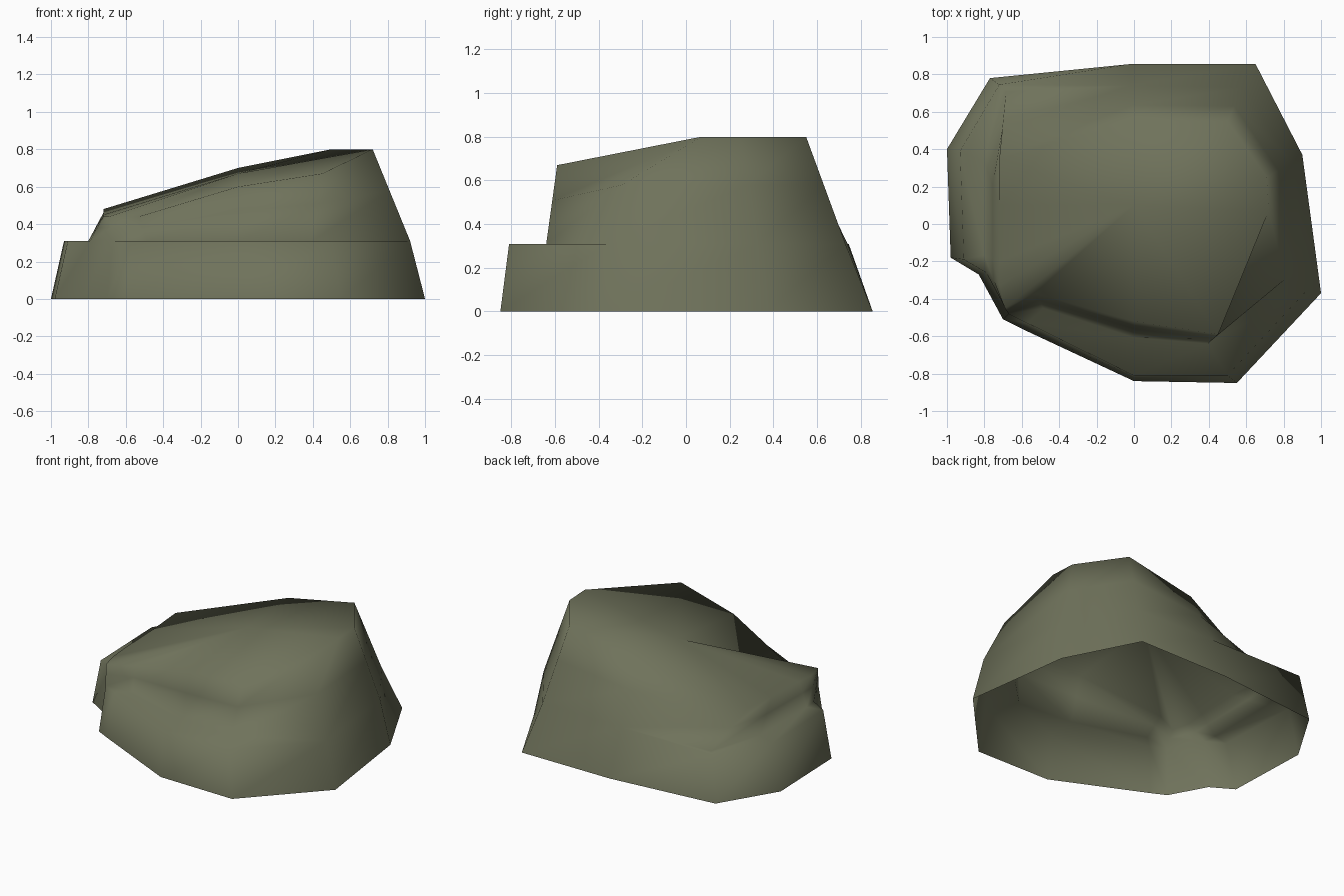
import bpy
import bmesh
from mathutils import Vector

# Remove the default cube if present
default_cube = bpy.data.objects.get("Cube")
if default_cube:
    bpy.data.objects.remove(default_cube, do_unlink=True)

# Ground outline of the boulder, counter-clockwise from the right side
outline = [(1, -.37), (.9, .37), (.65, .855), (-.02, .855), (-.77, .78), (-1, .4),
           (-.98, -.18), (-.83, -.27), (-.7, -.51), (-.6, -.56), (0, -.84), (.55, -.85)]

# Outer edge of the shelf above each outline corner
shelf = [(.92, -.36), (.85, .33), (.58, .73), (-.02, .74), (-.72, .745), (-.93, .39),
         (-.91, -.19), (-.79, -.26), (-.67, -.48), (-.57, -.53), (0, -.81), (.5, -.81)]
shelf_height = .31

# How far the upper block steps in from the shelf, per corner
step_in = [1, 1, 1, 1, .95, .86, .88, 1, 1, .85, .75, .79]

# Rim of the sloping crown, one point per corner
rim = [(.72, .07, .8), (.71, .25, .8), (.5, .55, .8), (0, .55, .7),
       (-.72, .35, .48), (-.72, .1, .46), (-.72, -.2, .45), (-.72, -.33, .44),
       (-.69, -.45, .44), (-.53, -.37, .44), (0, -.52, .6), (.45, -.59, .67)]
crown_peak = (0, .1, .67)


def make_material(name, colour):
    material = bpy.data.materials.new(name)
    material.use_nodes = True
    material.diffuse_color = colour
    shader = material.node_tree.nodes["Principled BSDF"]
    shader.inputs["Base Color"].default_value = colour
    shader.inputs["Roughness"].default_value = .9
    return material


def add_ring(bm, points):
    return [bm.verts.new(point) for point in points]


def bridge(bm, lower, upper):
    """Join two rings with the same number of corners by a band of faces."""
    count = len(lower)
    for i in range(count):
        j = (i + 1) % count
        bm.faces.new((lower[i], lower[j], upper[j], upper[i]))


def build_boulder():
    bm = bmesh.new()
    block = [Vector((x * s, y * s, shelf_height)) for (x, y), s in zip(shelf, step_in)]

    # Middle of the upper wall, with the right front corner bulging forward
    wall = [low.lerp(Vector(high), .55) for low, high in zip(block, rim)]
    wall[0].y -= .17

    # Tiers from the open bottom to the crown rim
    tiers = [
        add_ring(bm, [(x, y, 0) for x, y in outline]),
        add_ring(bm, [(x, y, shelf_height) for x, y in shelf]),
        add_ring(bm, block),
        add_ring(bm, wall),
        add_ring(bm, rim),
    ]
    for lower, upper in zip(tiers, tiers[1:]):
        bridge(bm, lower, upper)

    # Crown faces fan out from one inner point
    peak = bm.verts.new(crown_peak)
    top = tiers[-1]
    for i, corner in enumerate(top):
        bm.faces.new((corner, top[(i + 1) % len(top)], peak))

    # Weld the corners where the shelf fades into the wall
    bmesh.ops.remove_doubles(bm, verts=bm.verts[:], dist=.0005)
    bmesh.ops.recalc_face_normals(bm, faces=bm.faces[:])

    # The whole stone is softly shaded
    for face in bm.faces:
        face.smooth = True

    mesh = bpy.data.meshes.new("boulder")
    bm.to_mesh(mesh)
    bm.free()
    boulder = bpy.data.objects.new("boulder", mesh)
    bpy.context.collection.objects.link(boulder)
    return boulder


boulder = build_boulder()
boulder.data.materials.append(make_material("mossy stone", (.16, .17, .105, 1)))
